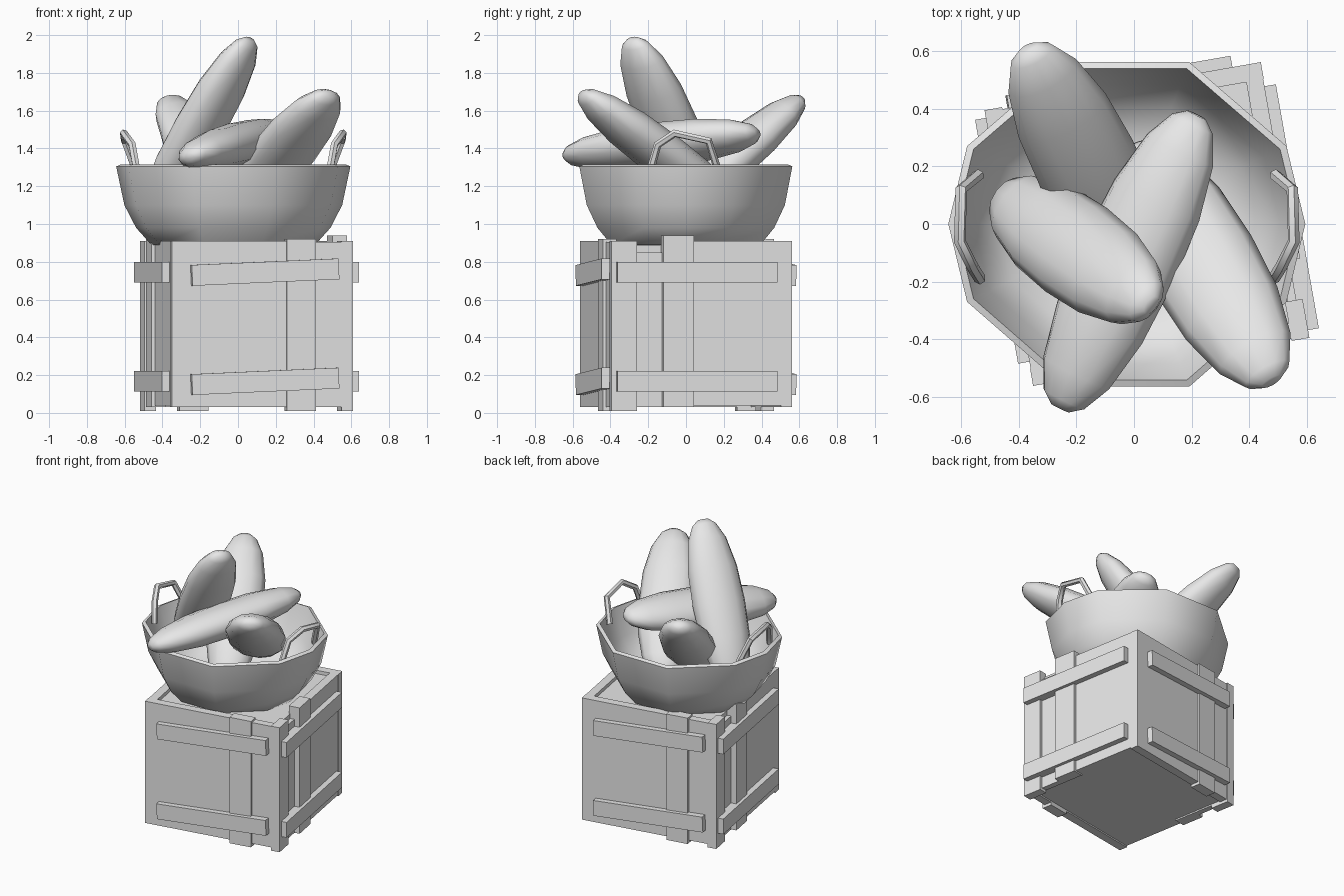
import bpy, bmesh, math
from mathutils import Vector, Matrix

if "Cube" in bpy.data.objects:
    bpy.data.objects.remove(bpy.data.objects["Cube"], do_unlink=True)

grey = bpy.data.materials.new("plain_grey")
grey.use_nodes = True
grey.diffuse_color = (0.8, 0.8, 0.8, 1)
grey.node_tree.nodes["Principled BSDF"].inputs["Base Color"].default_value = (0.8, 0.8, 0.8, 1)


def finish(name, bm, matrix=Matrix(), smooth=None):
    bmesh.ops.recalc_face_normals(bm, faces=bm.faces)
    mesh = bpy.data.meshes.new(name)
    bm.to_mesh(mesh)
    bm.free()
    mesh.materials.append(grey)
    ob = bpy.data.objects.new(name, mesh)
    ob.matrix_world = matrix
    bpy.context.collection.objects.link(ob)
    if smooth:
        bpy.ops.object.select_all(action='DESELECT')
        ob.select_set(True)
        bpy.context.view_layer.objects.active = ob
        bpy.ops.object.shade_smooth_by_angle(angle=math.radians(smooth))
    return ob


def box(name, lo, hi, matrix, tilt=0):
    lo, hi = Vector(lo), Vector(hi)
    bm = bmesh.new()
    bmesh.ops.create_cube(bm, size=1)
    place = (Matrix.Translation((lo + hi) / 2) @ Matrix.Rotation(math.radians(-tilt), 4, 'Y')
             @ Matrix.Diagonal((*(hi - lo), 1)))
    bm.transform(place)
    return finish(name, bm, matrix)


def loft(rings, cap_start=True, cap_end=True):
    """Skin a list of closed point rings."""
    bm = bmesh.new()
    loops = [[bm.verts.new(p) for p in ring] for ring in rings]
    n = len(loops[0])
    for a, b in zip(loops, loops[1:]):
        for i in range(n):
            bm.faces.new((a[i], a[(i + 1) % n], b[(i + 1) % n], b[i]))
    if cap_start:
        bm.faces.new(loops[0])
    if cap_end:
        bm.faces.new(loops[-1])
    return bm


# Crate: core box, then boards and battens on four sides
crate = Matrix.Translation((0.045, 0, 0)) @ Matrix.Rotation(math.radians(10), 4, 'Z')
box("crate_core", (-0.435, -0.435, 0.04), (0.435, 0.435, 0.885), crate)

# each board: start, end, bottom, top, outer distance
wide_sides = [(-0.487, 0.13, 0.03, 0.91, 0.485),
              (0.13, 0.285, 0.01, 0.92, 0.497),
              (0.285, 0.43, 0.03, 0.905, 0.48)]
slatted_sides = [(-0.487, -0.35, 0.01, 0.91, 0.487),
                 (-0.35, -0.21, 0.03, 0.85, 0.465),
                 (-0.21, -0.045, 0.03, 0.94, 0.503),
                 (-0.045, 0.43, 0.04, 0.91, 0.485)]
for k, side in enumerate(("front", "left", "back", "right")):
    frame = crate @ Matrix.Rotation(math.pi / 2 * k, 4, 'Z')
    slatted = k % 2
    for i, (a, b, z0, z1, d) in enumerate(slatted_sides if slatted else wide_sides):
        box(f"{side}_board_{i + 1}", (a, -d, z0), (b, -0.425, z1), frame)
    a, b, tilt = (-0.46, 0.40, 0) if slatted else (-0.385, 0.405, 2.5)
    for label, z in (("lower", 0.167), ("upper", 0.745)):
        box(f"{side}_{label}_batten", (a, -0.525, z - 0.055), (b, -0.46, z + 0.055), frame, tilt)

# Basket: ten-sided bowl with a thick rim
corners = [(0, 0.62), (26, 0.617), (69, 0.603), (111, 0.603), (154, 0.617),
           (180, 0.62), (206, 0.617), (249, 0.605), (291, 0.605), (334, 0.617)]
profile = [(0.70, 0.89), (0.83, 0.98), (0.93, 1.10), (1, 1.305),
           (0.96, 1.315), (0.86, 1.12), (0.72, 0.99), (0.5, 0.94)]
rings = [[(r * s * math.cos(math.radians(a)), r * s * math.sin(math.radians(a)), z)
          for a, r in corners] for s, z in profile]
finish("basket", loft(rings), Matrix.Translation((-0.025, 0, 0)), 50)

# Basket handles: bent rods, mirrored
arch = [(0.51, -0.19, 1.28), (0.535, -0.15, 1.42), (0.58, -0.06, 1.48),
        (0.575, 0.12, 1.44), (0.515, 0.17, 1.28)]
for side, sx in (("left", 1), ("right", -1)):
    curve = bpy.data.curves.new(side + "_handle", 'CURVE')
    curve.dimensions = '3D'
    curve.bevel_depth = 0.021
    curve.bevel_resolution = 1
    curve.use_fill_caps = True
    spline = curve.splines.new('POLY')
    spline.points.add(len(arch) - 1)
    for p, (x, y, z) in zip(spline.points, arch):
        p.co = (sx * x - 0.025, y, z, 1)
    curve.materials.append(grey)
    ob = bpy.data.objects.new(side + "_handle", curve)
    bpy.context.collection.objects.link(ob)
    bpy.ops.object.select_all(action='DESELECT')
    ob.select_set(True)
    bpy.context.view_layer.objects.active = ob
    bpy.ops.object.convert(target='MESH')
    bpy.ops.object.shade_smooth_by_angle(angle=math.radians(50))

# Loaves: flattened, blunt-ended rolls
stations = [(-1, 0.2), (-0.94, 0.45), (-0.76, 0.73), (-0.42, 0.94), (0, 1)]
stations += [(-t, r) for t, r in reversed(stations[:-1])]


def loaf(name, centre, along, across, length=1.13, width=0.36, thick=0.23):
    w = Vector(along).normalized()
    u = Vector(across)
    u = (u - w * u.dot(w)).normalized()
    v = w.cross(u)
    axes = Matrix((u, v, w)).transposed().to_4x4()
    n = 12
    rolls = [[(r * width / 2 * math.cos(math.tau * i / n),
               r * thick / 2 * math.sin(math.tau * i / n), t * length / 2)
              for i in range(n)] for t, r in stations]
    finish(name, loft(rolls), Matrix.Translation(centre) @ axes, 60)


loaf("upright_loaf", (-0.20, -0.09, 1.515), (0.46, -0.34, 0.82), (0.6, 0.8, 0))
loaf("lying_loaf", (-0.02, -0.13, 1.42), (0.42, 0.9, 0.11), (0.9, -0.42, 0.25))
loaf("front_loaf", (0.24, -0.14, 1.38), (0.42, -0.72, 0.55), (0.86, 0.5, 0), width=0.39)
loaf("back_loaf", (-0.165, 0.21, 1.32), (-0.36, 0.71, 0.61), (0.88, 0.45, 0))
